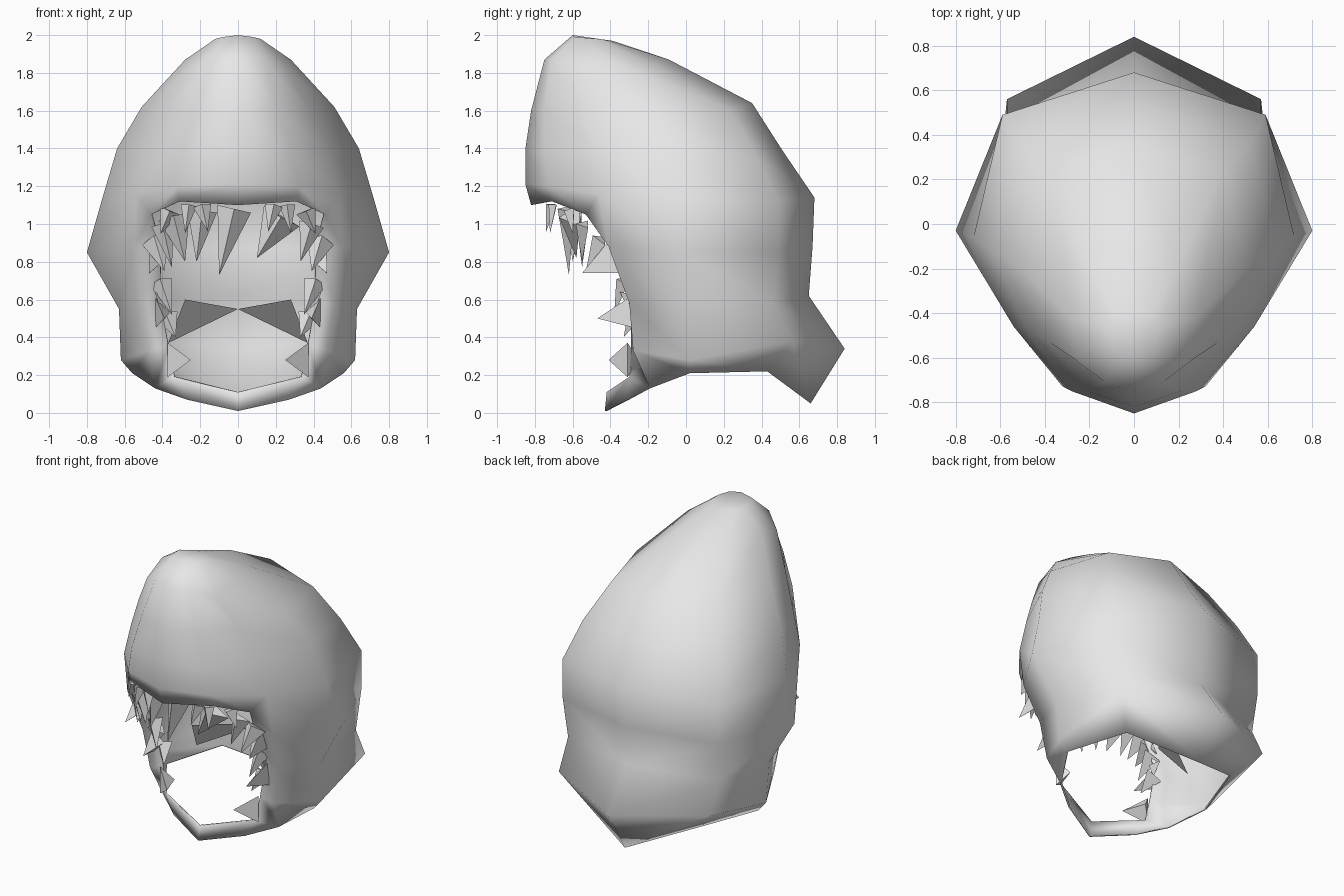
import bpy, bmesh, math
from mathutils import Vector

cube = bpy.data.objects.get("Cube")
if cube:
    bpy.data.objects.remove(cube, do_unlink=True)


def material(name, colour):
    m = bpy.data.materials.new(name)
    m.use_nodes = True
    m.diffuse_color = colour
    m.node_tree.nodes["Principled BSDF"].inputs["Base Color"].default_value = colour
    return m


grey = material("light grey", (0.8, 0.8, 0.8, 1))


def finish(bm, name):
    mesh = bpy.data.meshes.new(name)
    bm.to_mesh(mesh)
    bm.free()
    mesh.materials.append(grey)
    obj = bpy.data.objects.new(name, mesh)
    bpy.context.collection.objects.link(obj)
    return obj


def add_mirror(obj):
    mod = obj.modifiers.new("mirror", "MIRROR")
    mod.use_clip = True
    mod.merge_threshold = 0.001


# Hood shell, left half: each ring runs from the front centre to the back centre
crown = [
    [(0, -.60, 2), (.08, -.59, 1.99), (.12, -.53, 1.98), (.12, -.46, 1.98), (.08, -.41, 1.97), (0, -.39, 1.97)],
    [(0, -.75, 1.87), (.13, -.71, 1.87), (.26, -.61, 1.81), (.28, -.42, 1.87), (.20, -.18, 1.85), (0, -.09, 1.87)],
    [(0, -.82, 1.60), (.21, -.75, 1.60), (.38, -.53, 1.60), (.51, -.20, 1.62), (.40, .24, 1.60), (0, .35, 1.64)],
    [(0, -.85, 1.40), (.28, -.75, 1.38), (.48, -.47, 1.38), (.64, -.12, 1.40), (.52, .37, 1.36), (0, .51, 1.39)],
    [(0, -.85, 1.21), (.32, -.73, 1.20), (.54, -.46, 1.16), (.72, -.06, 1.13), (.59, .49, 1.12), (0, .68, 1.14)],
]
# Cheeks and nape below the brow, from the face opening to the back centre
cheeks = [
    [(.55, -.41, .88), (.80, -.03, .85), (.59, .49, .85), (0, .67, .88)],
    [(.51, -.30, .58), (.63, .00, .55), (.57, .46, .58), (0, .65, .62)],
    [(.47, -.28, .33), (.62, .02, .28), (.57, .56, .38), (0, .84, .34)],
    [(.44, -.19, .13), (.56, .02, .21), (.42, .43, .22), (0, .66, .05)],
]
brow_lip = [(0, -.82, 1.10), (.31, -.71, 1.12), (.46, -.53, 1.05)]
side_lip = [(.41, -.41, .88), (.41, -.29, .58), (.37, -.29, .36), (.34, -.30, .19)]
chin = [(.27, -.31, .07), (0, -.43, .01), (0, -.42, .11)]

bm = bmesh.new()


def points(row):
    return [bm.verts.new(p) for p in row]


def strip(a, b):
    for i in range(len(a) - 1):
        bm.faces.new((a[i], b[i], b[i + 1], a[i + 1]))


rings = [points(r) for r in crown]
lower = [points(r) for r in cheeks]
brow, side = points(brow_lip), points(side_lip)
jaw, chin_base, chin_lip = points(chin)
bm.faces.new(rings[0])
for a, b in zip(rings, rings[1:]):
    strip(a, b)
strip(rings[-1][2:], lower[0])
for a, b in zip(lower, lower[1:]):
    strip(a, b)
strip(rings[-1][:3], brow)
strip([brow[2]] + side, [rings[-1][2]] + [r[0] for r in lower])
bm.faces.new((side[3], lower[3][0], jaw))
bm.faces.new((side[3], jaw, chin_base, chin_lip))
bmesh.ops.recalc_face_normals(bm, faces=bm.faces)
# Outward is decided by the face at the back of the head
test = lower[0][3].link_faces[0]
test.normal_update()
if test.normal.y < 0:
    bmesh.ops.reverse_faces(bm, faces=bm.faces)
hood = finish(bm, "hood_shell")
add_mirror(hood)
thick = hood.modifiers.new("thickness", "SOLIDIFY")
thick.thickness = 0.012
thick.offset = -1
bpy.context.view_layer.objects.active = hood
hood.select_set(True)
bpy.ops.object.shade_smooth()


# Teeth: slim three-sided blades, each given by base, tip and base width
def blades(name, rows, mirrored=True):
    bm = bmesh.new()
    for base, tip, width in rows:
        base, tip = Vector(base), Vector(tip)
        axis = (tip - base).normalized()
        across = axis.cross(Vector((0, 1, 0) if abs(axis.y) < .6 else (1, 0, 0))).normalized()
        deep = axis.cross(across)
        foot = [bm.verts.new(base + across * width * math.cos(t) * .7 + deep * width * math.sin(t) * .4)
                for t in (math.radians(90 + 120 * k) for k in range(3))]
        point = bm.verts.new(tip)
        bm.faces.new(foot)
        for k in range(3):
            bm.faces.new((foot[k], foot[(k + 1) % 3], point))
    bmesh.ops.recalc_face_normals(bm, faces=bm.faces)
    obj = finish(bm, name)
    if mirrored:
        add_mirror(obj)


blades("front_teeth", [
    ((.26, -.70, 1.10), (.28, -.72, .95), .07),
    ((.19, -.71, 1.10), (.16, -.74, .96), .08),
    ((.36, -.61, 1.07), (.41, -.60, .95), .09),
])
blades("long_upper_teeth", [
    ((-.02, -.62, 1.08), (-.10, -.62, .73), .15),
    ((.23, -.60, 1.04), (.10, -.58, .82), .18),
    ((-.19, -.62, 1.07), (-.22, -.63, .80), .13),
    ((-.34, -.58, 1.04), (-.28, -.60, .80), .14),
    ((-.40, -.54, 1.00), (-.35, -.55, .77), .10),
    ((.39, -.54, 1.00), (.33, -.55, .80), .11),
], mirrored=False)
blades("side_teeth", [
    ((.44, -.45, .92), (.39, -.53, .75), .12),
    ((.44, -.38, .82), (.47, -.55, .74), .15),
    ((.41, -.33, .70), (.35, -.38, .52), .10),
])
blades("lower_teeth", [
    ((.41, -.29, .53), (.39, -.47, .50), .13),
    ((.39, -.27, .58), (.44, -.35, .64), .09),
    ((.38, -.27, .52), (.33, -.33, .40), .10),
    ((.35, -.29, .28), (.25, -.41, .28), .15),
])

# Two broad blades inside that meet on the centre line
bm = bmesh.new()
bm.faces.new(points([(.28, -.10, .60), (0, .27, .55), (.37, .08, .37)]))
add_mirror(finish(bm, "inner_blades"))
